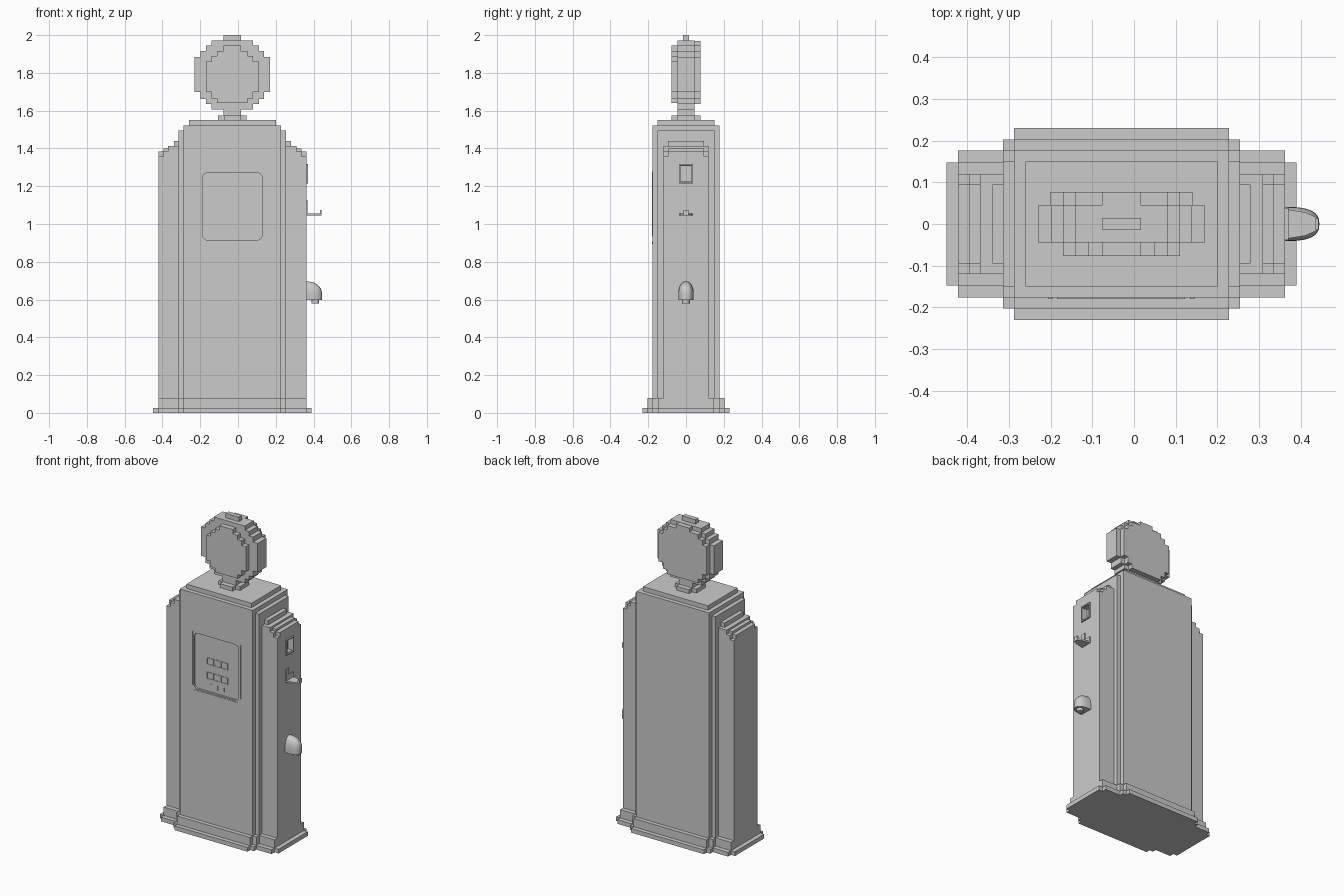
import bpy, bmesh, math
from mathutils import Matrix, Vector

if "Cube" in bpy.data.objects:
    bpy.data.objects.remove(bpy.data.objects["Cube"])

CX = -0.03  # centre line of the cabinet and globe


def add_box(bm, x0, x1, y0, y1, z0, z1):
    m = (Matrix.Translation(((x0 + x1) / 2, (y0 + y1) / 2, (z0 + z1) / 2))
         @ Matrix.Diagonal((x1 - x0, y1 - y0, z1 - z0, 1)))
    bmesh.ops.create_cube(bm, size=1, matrix=m)


def finish(name, bm):
    bmesh.ops.recalc_face_normals(bm, faces=bm.faces)
    me = bpy.data.meshes.new(name)
    bm.to_mesh(me)
    bm.free()
    ob = bpy.data.objects.new(name, me)
    bpy.context.collection.objects.link(ob)
    return ob


def boxes(name, items):
    bm = bmesh.new()
    for b in items:
        add_box(bm, *b)
    return finish(name, bm)


def sym(hx, hy, z0, z1):
    """Box centred on the cabinet's centre line."""
    return (CX - hx, CX + hx, -hy, hy, z0, z1)


def prism(name, pts, origin, u, v, depth):
    """Flat outline in the u/v plane, extruded along depth."""
    bm = bmesh.new()
    o, u, v = Vector(origin), Vector(u), Vector(v)
    f = bm.faces.new([bm.verts.new(o + u * a + v * b) for a, b in pts])
    r = bmesh.ops.extrude_face_region(bm, geom=[f])
    bmesh.ops.translate(bm, vec=depth,
                        verts=[e for e in r["geom"] if isinstance(e, bmesh.types.BMVert)])
    return finish(name, bm)


def rounded(hw, hh, r, n=5):
    pts = []
    for k, (sx, sy) in enumerate([(1, 1), (-1, 1), (-1, -1), (1, -1)]):
        for i in range(n + 1):
            a = math.pi / 2 * (k + i / n)
            pts.append((sx * (hw - r) + r * math.cos(a), sy * (hh - r) + r * math.sin(a)))
    return pts


def cut(ob, cutter):
    m = ob.modifiers.new("recess", "BOOLEAN")
    m.operation, m.solver, m.object = "DIFFERENCE", "EXACT", cutter
    cutter.hide_render = True
    cutter.hide_set(True)


# Stepped base
boxes("base_plinth", [sym(hx, hy, 0, 0.027) for hx, hy in
                      [(0.42, 0.148), (0.392, 0.177), (0.284, 0.203), (0.258, 0.23)]])
boxes("base_skirting", [sym(0.392, 0.148, 0.027, 0.08), sym(0.284, 0.177, 0.027, 0.08),
                        sym(0.258, 0.203, 0.027, 0.08)])

# Cabinet: narrow side wings, corner strips, wide centre panel
wings = boxes("side_wings", [sym(0.392, 0.12, 0.02, 1.358)])
boxes("wing_top_steps", [sym(0.392, 0.095, 1.35, 1.385), sym(0.365, 0.12, 1.35, 1.385),
                         sym(0.365, 0.095, 1.38, 1.4), sym(0.34, 0.12, 1.38, 1.412),
                         sym(0.31, 0.095, 1.4, 1.44)])
boxes("corner_strips", [sym(0.284, 0.15, 0.02, 1.495)])
panel = boxes("centre_panel", [sym(0.258, 0.177, 0.02, 1.522)])
boxes("cabinet_top", [sym(0.23, 0.15, 1.5, 1.55)])

# Neck and stepped round globe
boxes("globe_neck", [sym(0.075, 0.045, 1.54, 1.575), sym(0.045, 0.077, 1.54, 1.575),
                     sym(0.047, 0.045, 1.57, 1.62)])


def disc(name, y0, y1, rows):
    boxes(name, [(CX - h, CX + h, y0, y1, a, b) for h, a, b in rows])


disc("globe_rim", -0.045, 0.045, [(0.11, 1.607, 1.972), (0.14, 1.635, 1.945),
                                  (0.168, 1.662, 1.917), (0.2, 1.7, 1.885)])
disc("globe_front_face", -0.077, 0, [(0.047, 1.64, 1.945), (0.08, 1.64, 1.917),
                                     (0.11, 1.665, 1.89), (0.14, 1.7, 1.86)])
disc("globe_back_face", 0, 0.077, [(0.047, 1.635, 1.97), (0.11, 1.635, 1.945),
                                   (0.14, 1.662, 1.917), (0.17, 1.7, 1.885)])
disc("globe_cap", -0.015, 0.015, [(0.047, 1.96, 2.0)])

# Recessed rounded dial window
dial_cutter = prism("dial_cutter", rounded(0.158, 0.178, 0.028), (CX, -0.19, 1.093),
                    (1, 0, 0), (0, 0, 1), (0, 0.025, 0))
cut(panel, dial_cutter)

# Trim bars around the dial
boxes("dial_trim", [(-0.205, -0.195, -0.18, -0.17, 0.935, 1.277),
                    (0.135, 0.145, -0.18, -0.17, 0.935, 1.277),
                    (-0.185, 0.122, -0.18, -0.17, 0.895, 0.907)])

# Counter frames with digit dividers, and small indicator bars
counters = []
for z in (1.107, 1.015):
    for s in (-1, 1):
        counters.append((CX - 0.075, CX + 0.075, -0.168, -0.16, z + s * 0.02 - 0.002, z + s * 0.02 + 0.002))
        for x in (0.073, 0.026):
            counters.append((CX + s * x - 0.002, CX + s * x + 0.002, -0.168, -0.16, z - 0.02, z + 0.02))
boxes("counter_frames", counters)
boxes("indicator_bars", [(CX + x - 0.004, CX + x + 0.004, -0.168, -0.16, 0.94, 0.965)
                         for x in (-0.045, 0, 0.045)])

# Nozzle socket on the right side
X = 0.362
cut(wings, boxes("socket_cutter", [(X - 0.03, X + 0.03, -0.03, 0.03, 1.225, 1.307)]))
boxes("socket_frame", [(X - 0.005, X + 0.009, s * 0.034 - 0.004, s * 0.034 + 0.004, 1.215, 1.317)
                       for s in (-1, 1)] +
      [(X - 0.005, X + 0.009, -0.034, 0.034, z, z + 0.008) for z in (1.215, 1.309)])

# Nozzle hanger: back plate, tapering shelf and upturned lip
boxes("hanger_plate", [(X - 0.004, X + 0.006, -0.038, 0.038, 1.045, 1.085),
                       (X - 0.004, X + 0.006, -0.038, -0.008, 1.08, 1.128)])
prism("hanger_shelf", [(0, -0.036), (0.05, -0.028), (0.08, -0.014),
                       (0.08, 0.014), (0.05, 0.028), (0, 0.036)],
      (X, 0, 1.045), (1, 0, 0), (0, 1, 0), (0, 0, 0.01))
boxes("hanger_lip", [(0.434, 0.443, -0.013, 0.013, 1.047, 1.075)])

# Rounded hose outlet hood, lofted from U-shaped sections
bm = bmesh.new()
rings, N = [], 16
for i in range(11):
    s = math.sin(math.pi / 2 * i / 10)
    t = max(0.0, (s - 0.3) / 0.7)
    w = 0.004 + 0.037 * math.sqrt(max(0, 1 - t * t))
    d = 0.012 + 0.073 * max(0, 1 - t ** 2.2) ** 0.5
    ring = []
    for k in range(N + 1):
        a = math.pi * k / N
        c = math.cos(a)
        ring.append(bm.verts.new((X - 0.002 + d * math.sin(a) ** 0.7,
                                  math.copysign(w * abs(c) ** 0.75, c), 0.597 + 0.098 * s)))
    rings.append(ring)
for a, b in zip(rings, rings[1:]):
    for k in range(N + 1):
        j = (k + 1) % (N + 1)
        bm.faces.new((a[k], a[j], b[j], b[k]))
bm.faces.new(rings[0])
bm.faces.new(rings[-1])
hood = finish("hose_outlet_hood", bm)

# Hose fitting under the hood
bm = bmesh.new()
bmesh.ops.create_cone(bm, cap_ends=True, segments=12, radius1=0.02, radius2=0.02, depth=0.03,
                      matrix=Matrix.Translation((0.41, 0, 0.595)))
fitting = finish("hose_fitting", bm)

bpy.ops.object.select_all(action="DESELECT")
for ob in (hood, fitting):
    ob.select_set(True)
bpy.context.view_layer.objects.active = hood
bpy.ops.object.shade_smooth_by_angle(angle=math.radians(35))
